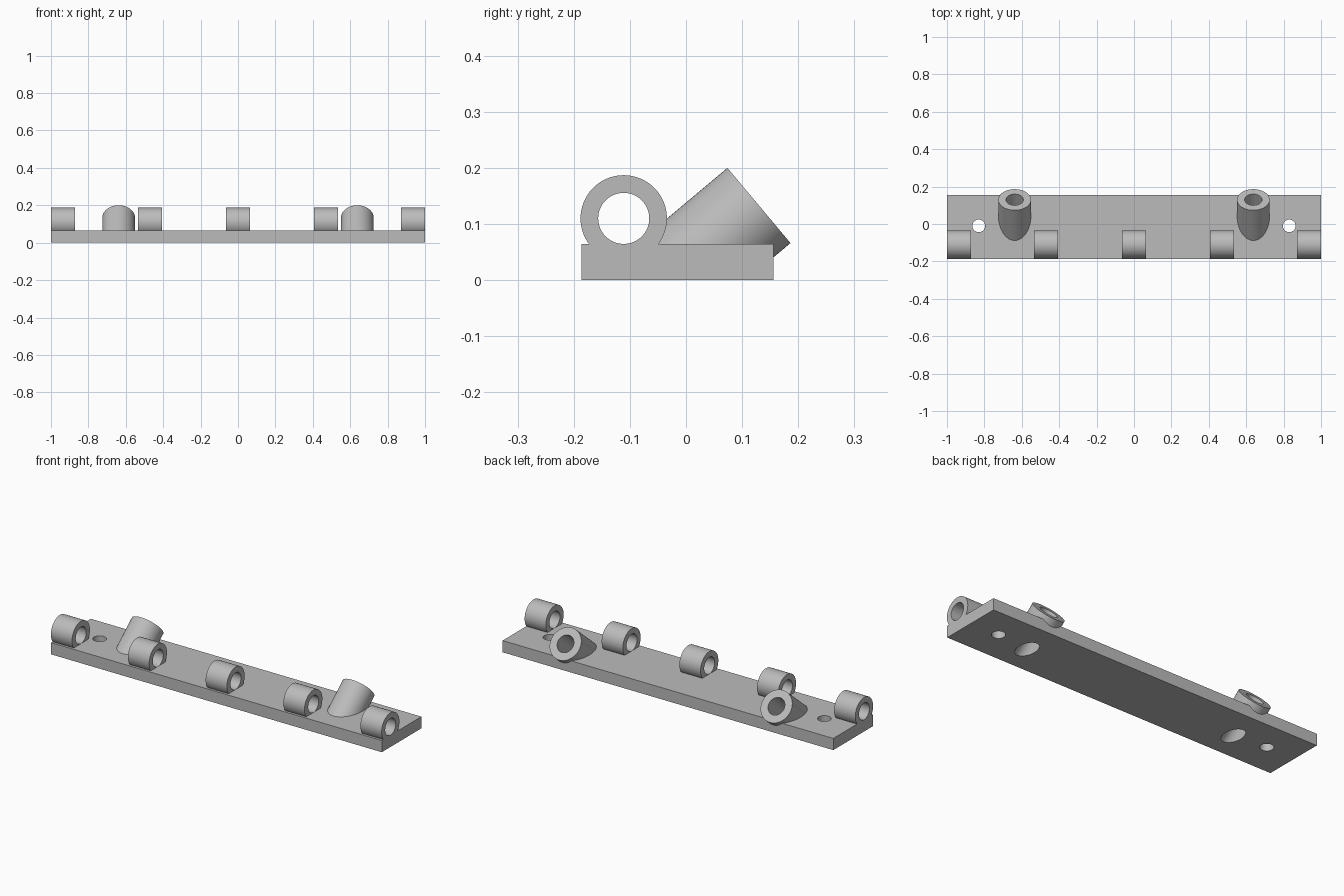
import bpy, math
from mathutils import Vector

if "Cube" in bpy.data.objects:
    bpy.data.objects.remove(bpy.data.objects["Cube"])

grey = bpy.data.materials.new("plain_grey")
grey.diffuse_color = (0.5, 0.5, 0.5, 1)
grey.use_nodes = True
grey.node_tree.nodes["Principled BSDF"].inputs["Base Color"].default_value = grey.diffuse_color

PLATE_TOP = 0.064
BORE = 0.0455


def box(name, lo, hi):
    lo, hi = Vector(lo), Vector(hi)
    bpy.ops.mesh.primitive_cube_add(size=1, location=(lo + hi) / 2)
    ob = bpy.context.object
    ob.name = name
    ob.scale = hi - lo
    bpy.ops.object.transform_apply(location=False, rotation=False, scale=True)
    ob.data.materials.append(grey)
    return ob


def rod(name, start, end, radius):
    """Cylinder running from start to end."""
    start, end = Vector(start), Vector(end)
    axis = end - start
    bpy.ops.mesh.primitive_cylinder_add(vertices=64, radius=radius, depth=axis.length,
                                        location=(start + end) / 2,
                                        rotation=axis.to_track_quat('Z', 'Y').to_euler())
    ob = bpy.context.object
    ob.name = name
    ob.data.materials.append(grey)
    return ob


def combine(target, tool, operation):
    """Apply a boolean and remove the tool object."""
    bpy.context.view_layer.objects.active = target
    mod = target.modifiers.new("combine", 'BOOLEAN')
    mod.operation = operation
    mod.solver = 'EXACT'
    mod.object = tool
    bpy.ops.object.modifier_apply(modifier=mod.name)
    bpy.data.objects.remove(tool, do_unlink=True)


# Base plate
plate = box("bracket_plate", (-1, -0.186, 0), (1, 0.156, PLATE_TOP))

# Hinge knuckles along the front edge
for x0, x1 in ((-1, -0.872), (-0.534, -0.406), (-0.064, 0.064), (0.406, 0.534), (0.872, 1)):
    y, z = -0.111, 0.110
    knuckle = rod("knuckle", (x0, y, z), (x1, y, z), 0.077)
    combine(knuckle, rod("knuckle_bore", (x0 - 0.1, y, z), (x1 + 0.1, y, z), BORE), 'DIFFERENCE')
    combine(plate, knuckle, 'UNION')

# Slanted sockets leaning to the back, and vertical screw holes
lean = Vector((0, math.cos(math.radians(40)), math.sin(math.radians(40))))
for side in (-1, 1):
    mouth = Vector((side * 0.638, 0.130, 0.133))
    socket = rod("slanted_socket", mouth - lean * 0.35, mouth, 0.0875)
    combine(socket, box("trim", (-2, -1, -1), (2, 1, 0.03)), 'DIFFERENCE')
    combine(plate, socket, 'UNION')
    combine(plate, rod("socket_bore", mouth - lean * 0.45, mouth + lean * 0.1, BORE + 0.001),
            'DIFFERENCE')
    combine(plate, rod("screw_hole", (side * 0.83, -0.01, -0.1), (side * 0.83, -0.01, 0.2), 0.034),
            'DIFFERENCE')

# Smooth the round walls, keep edges crisp
bpy.ops.object.select_all(action='DESELECT')
plate.select_set(True)
bpy.context.view_layer.objects.active = plate
bpy.ops.object.shade_smooth_by_angle(angle=math.radians(30))
